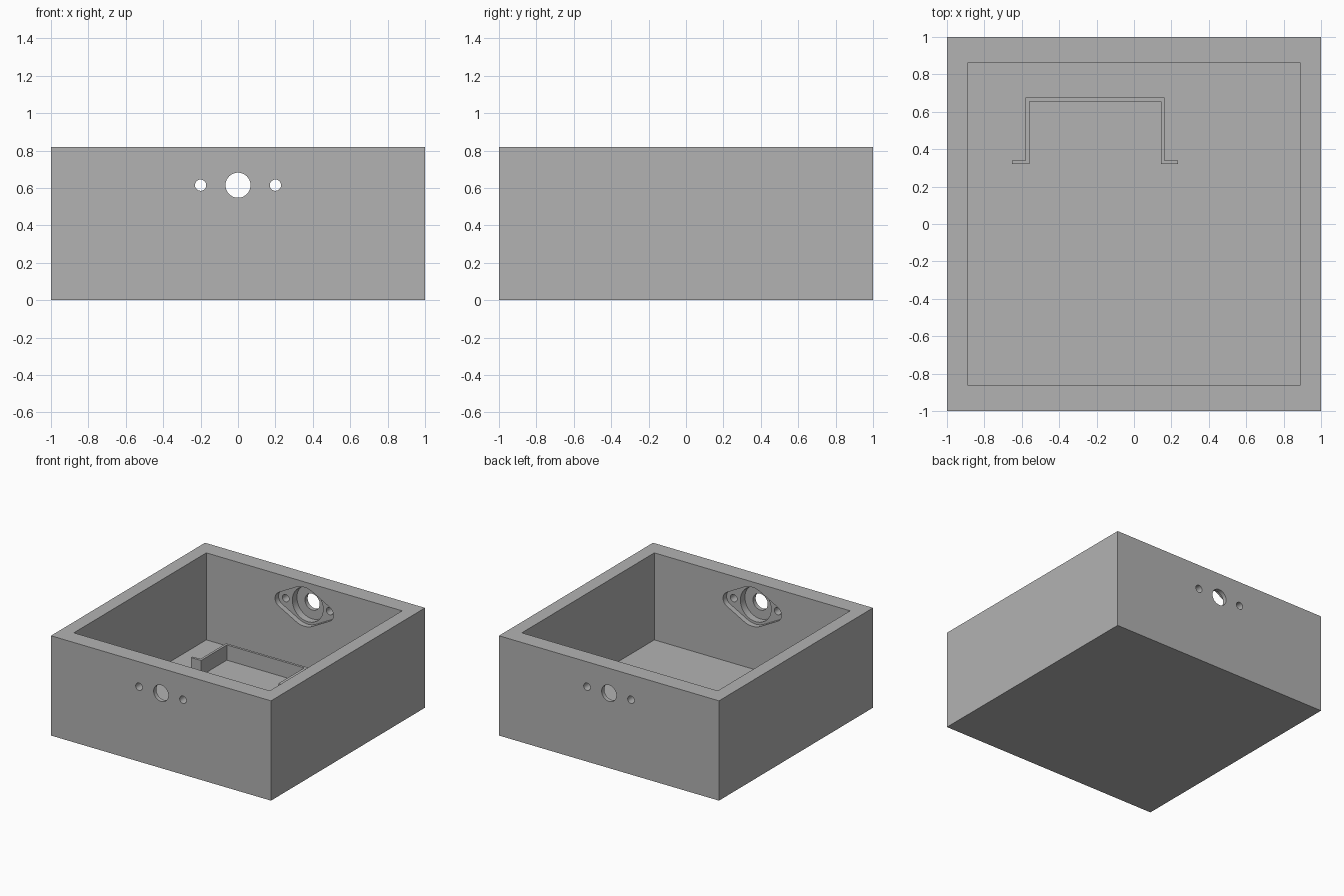
import bpy, bmesh, math
from mathutils import Vector
from mathutils.geometry import convex_hull_2d

cube = bpy.data.objects.get("Cube")
if cube:
    bpy.data.objects.remove(cube, do_unlink=True)

# Main sizes
HEIGHT, FLOOR = 0.82, 0.105
INNER_X, INNER_Y = 0.89, 0.86
PORT_Z = 0.615
SCREW_X = 0.2

grey = bpy.data.materials.new("plain grey")
grey.use_nodes = True
grey.diffuse_color = (0.448, 0.448, 0.448, 1)
grey.node_tree.nodes["Principled BSDF"].inputs["Base Color"].default_value = grey.diffuse_color


def prism(name, outline, start, end, axis="Z"):
    """Extrude a 2D outline along Z, or an x-z outline along Y."""
    def place(p, d):
        return Vector((p[0], p[1], d)) if axis == "Z" else Vector((p[0], d, p[1]))
    bm = bmesh.new()
    face = bm.faces.new([bm.verts.new(place(p, start)) for p in outline])
    out = bmesh.ops.extrude_face_region(bm, geom=[face])
    verts = [g for g in out["geom"] if isinstance(g, bmesh.types.BMVert)]
    shift = place((0, 0), end - start)
    bmesh.ops.translate(bm, verts=verts, vec=shift)
    bmesh.ops.recalc_face_normals(bm, faces=bm.faces)
    mesh = bpy.data.meshes.new(name)
    bm.to_mesh(mesh)
    bm.free()
    mesh.materials.append(grey)
    obj = bpy.data.objects.new(name, mesh)
    bpy.context.collection.objects.link(obj)
    return obj


def rectangle(x, y):
    return [(-x, -y), (x, -y), (x, y), (-x, y)]


def circle(x, z, r, n=48):
    return [(x + r * math.cos(i * math.tau / n), z + r * math.sin(i * math.tau / n))
            for i in range(n)]


def cut(target, cutter):
    mod = target.modifiers.new("cut", "BOOLEAN")
    mod.operation, mod.solver, mod.object = "DIFFERENCE", "EXACT", cutter
    bpy.ops.object.select_all(action="DESELECT")
    bpy.context.view_layer.objects.active = target
    target.select_set(True)
    bpy.ops.object.modifier_apply(modifier=mod.name)
    bpy.data.objects.remove(cutter, do_unlink=True)


# Open box with a thick floor
box = prism("box_body", rectangle(1, 1), 0, HEIGHT)
cut(box, prism("cavity_cutter", rectangle(INNER_X, INNER_Y), FLOOR, 1))

# Oval flange pocket: hull of a large circle and two screw bosses
points = circle(0, PORT_Z, 0.16)
for side in (-1, 1):
    points += circle(side * SCREW_X, PORT_Z, 0.065, 32)
flange = [points[i] for i in convex_hull_2d([Vector(p) for p in points])]

# Pocket and wide bore sunk into the inside of the front and back walls
for side in (-1, 1):
    cut(box, prism("pocket_cutter", flange, side * 0.8, side * (INNER_Y + 0.045), "Y"))
    cut(box, prism("bore_cutter", circle(0, PORT_Z, 0.14), side * 0.8, side * 0.965, "Y"))

# Port hole and screw holes straight through both walls
for x, r in ((0, 0.067), (-SCREW_X, 0.03), (SCREW_X, 0.03)):
    cut(box, prism("hole_cutter", circle(x, PORT_Z, r), -1.2, 1.2, "Y"))

# Hat-shaped retaining wall on the floor, built as a mirrored half outline
CENTRE, T = -0.208, 0.02
half = [(0.372, 0.675), (0.372, 0.34), (0.443, 0.34), (0.443, 0.32),
        (0.372 - T, 0.32), (0.372 - T, 0.675 - T)]
hat = [(CENTRE + x, y) for x, y in half] + [(CENTRE - x, y) for x, y in reversed(half)]
bracket = prism("retaining_wall", hat, FLOOR - 0.01, 0.23)

# Smooth the round holes, keep the corners sharp
for obj in (box, bracket):
    bpy.ops.object.select_all(action="DESELECT")
    bpy.context.view_layer.objects.active = obj
    obj.select_set(True)
    bpy.ops.object.shade_smooth_by_angle(angle=math.radians(30))
